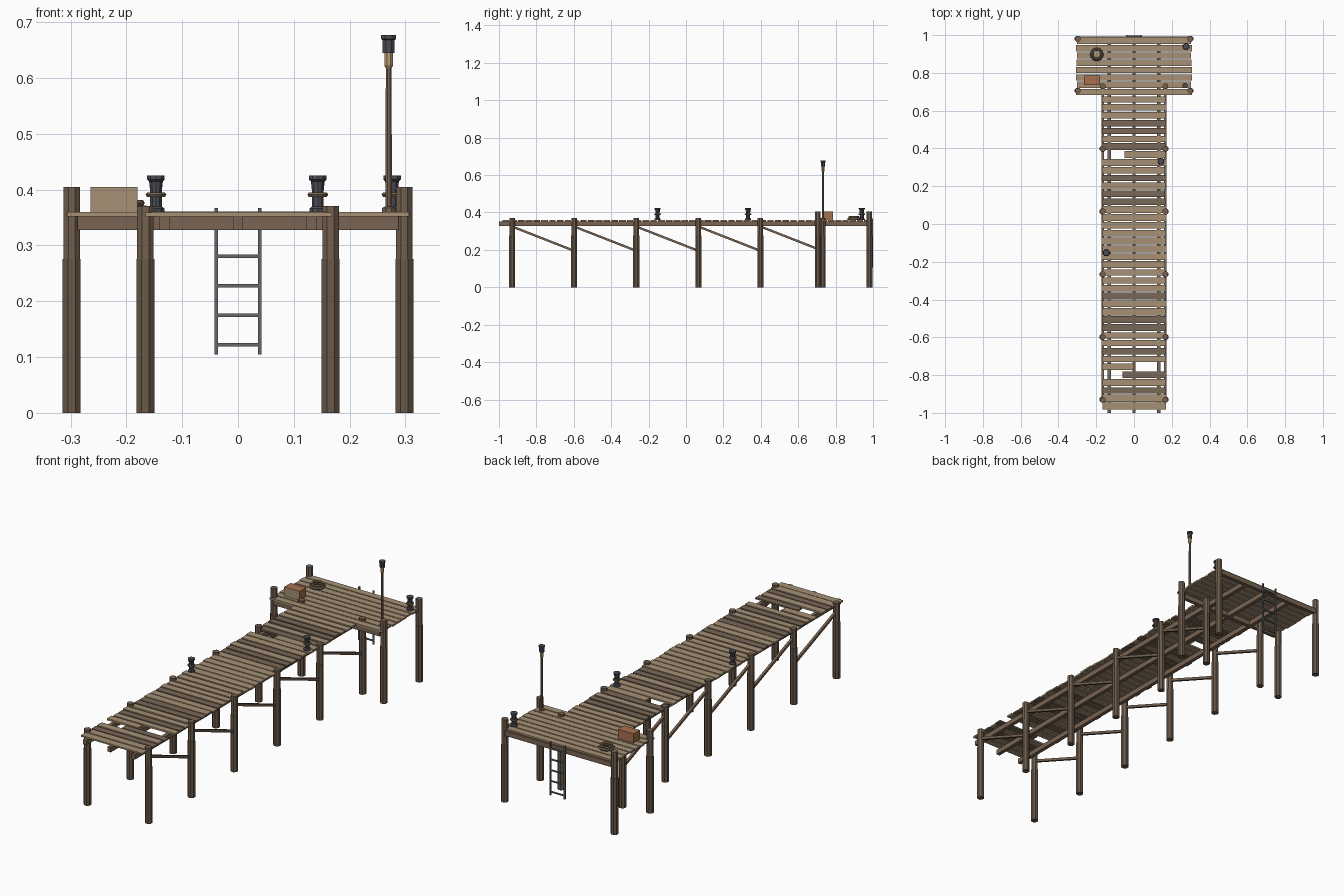
import bpy, bmesh, math, random
from mathutils import Vector

if "Cube" in bpy.data.objects:
    bpy.data.objects.remove(bpy.data.objects["Cube"])
random.seed(4)

def mat(name, r, g, b):
    m = bpy.data.materials.new(name)
    m.diffuse_color = [((c / 255 + 0.055) / 1.055) ** 2.4 for c in (r, g, b)] + [1]
    m.use_nodes = True
    m.node_tree.nodes["Principled BSDF"].inputs["Base Color"].default_value = m.diffuse_color
    return m

LIGHT = mat("light_plank", 166, 144, 117)
DARK = mat("dark_plank", 121, 103, 86)
BEAM = mat("beam_wood", 122, 101, 82)
PILE = mat("pile_wood", 116, 97, 80)
WET = mat("wet_pile_wood", 106, 88, 72)
IRON = mat("dark_iron", 74, 77, 84)
STEEL = mat("ladder_steel", 100, 104, 106)
ROPE = mat("rope", 122, 103, 82)
CRATE = mat("crate_wood", 166, 112, 78)
GLASS = mat("lamp_glass", 190, 158, 112)

def finish(name, bm, *mats):
    me = bpy.data.meshes.new(name)
    bmesh.ops.recalc_face_normals(bm, faces=bm.faces)
    bm.to_mesh(me)
    bm.free()
    for m in mats:
        me.materials.append(m)
    ob = bpy.data.objects.new(name, me)
    bpy.context.collection.objects.link(ob)
    return ob

def box(name, x, y, z, m):
    """Box from (min, max) ranges."""
    bm = bmesh.new()
    bmesh.ops.create_cube(bm, size=1)
    for v in bm.verts:
        v.co = [r[0] + (c + 0.5) * (r[1] - r[0]) for r, c in zip((x, y, z), v.co)]
    return finish(name, bm, m)

def lathe(name, loc, profile, mats, n=8, split=None):
    """Turned part from (radius, z) points; faces above split use the second material."""
    bm = bmesh.new()
    rings = [[bm.verts.new((loc[0] + r * math.cos(2 * math.pi * (i + .5) / n),
                            loc[1] + r * math.sin(2 * math.pi * (i + .5) / n), z))
              for i in range(n)] for r, z in profile]
    for a, b in zip(rings, rings[1:]):
        for i in range(n):
            bm.faces.new((a[i], a[(i + 1) % n], b[(i + 1) % n], b[i]))
    bm.faces.new(rings[0])
    bm.faces.new(rings[-1])
    if split is not None:
        for f in bm.faces:
            f.material_index = int(f.calc_center_median().z > split)
    return finish(name, bm, *mats)

def bar(name, a, b, w, m):
    """Square bar between two points."""
    a, b = Vector(a), Vector(b)
    bm = bmesh.new()
    bmesh.ops.create_cube(bm, size=1)
    bmesh.ops.scale(bm, vec=(w, w, (b - a).length), verts=bm.verts)
    ob = finish(name, bm, m)
    ob.location = (a + b) / 2
    ob.rotation_euler = (b - a).to_track_quat('Z', 'Y').to_euler()
    return ob

def ring(name, loc, R, r, m, n=16):
    bpy.ops.mesh.primitive_torus_add(major_segments=n, minor_segments=6, location=loc,
                                     major_radius=R, minor_radius=r)
    ob = bpy.context.object
    ob.name = name
    ob.data.materials.append(m)

# Piles and diagonal braces
rows = [-0.93, -0.598, -0.266, 0.066, 0.398, 0.73]
def pile(name, x, y, top):
    lathe(name, (x, y), [(.0175, 0), (.0175, .276), (.016, .276), (.016, top)],
          (WET, PILE), split=.2761)
for s in (-1, 1):
    for y in rows:
        pile("walkway_pile", s * .166, y, .371)
    for y in (.705, .98):
        pile("platform_pile", s * .298, y, .405)
    for y0, y1 in zip(rows, rows[1:]):
        bar("diagonal_brace", (s * .166, y0, .325), (s * .166, y1, .195), .012, BEAM)

# Stringers and platform beams
for x in (-.132, 0, .132):
    box("stringer", (x - .009, x + .009), (-1, .98), (.328, .352), BEAM)
for y in (.695, .984):
    box("platform_beam", (-.288, .288), (y - .009, y + .009), (.328, .3525), BEAM)

# Walkway planks, some dark, three broken or short
pitch = 1.665 / 40
dark_at = {2, 4, 7, 10, 11, 14, 26, 27, 29, 33, 35, 36}
for i in range(40):
    y = -.985 + (i + .5) * pitch
    w = pitch / 2 - random.uniform(.002, .005)
    x0, x1 = -random.uniform(.165, .173), random.uniform(.165, .173)
    if i == 4:
        x0 = -.06
    if i == 5:
        x1 = 0
    if i == 32:
        x0 = -.05
    box("walkway_plank", (x0, x1), (y - w, y + w),
        (.352, .36 + random.uniform(-.001, .001)), DARK if i in dark_at else LIGHT)

# Platform planks
for i in range(8):
    y = .68 + (i + .5) * .0385
    x = random.uniform(.302, .307)
    box("platform_plank", (-x, x), (y - .0165, y + .0165), (.352, .36), LIGHT)

# Mooring bollards with rope rings
for x, y in ((-.147, -.152), (.143, .332), (.276, .94)):
    lathe("bollard", (x, y), [(.016, .359), (.016, .366), (.011, .37), (.011, .398), (.013, .415),
                              (.0165, .418), (.0165, .425)], (IRON,), n=10)
    ring("bollard_rope", (x, y, .391), .014, .0045, ROPE, 12)

# Lamp post
lathe("lamp_post", (.27, .733), [(.013, .36), (.013, .367), (.0065, .37), (.0055, .62)], (BEAM,))
lathe("lamp_glass", (.27, .733), [(.006, .618), (.0085, .623), (.0085, .645)], (GLASS,))
lathe("lamp_cap", (.27, .733), [(.0115, .645), (.0115, .668), (.0145, .67), (.0145, .677)], (IRON,))

# Crate with pale front
crate = box("crate", (-.264, -.18), (.735, .785), (.36, .405), CRATE)
crate.data.materials.append(LIGHT)
for p in crate.data.polygons:
    p.material_index = int(p.normal.y < -.5)

# Coiled rope
ring("rope_coil_lower", (-.197, .898, .366), .029, .007, ROPE)
ring("rope_coil_upper", (-.197, .898, .376), .024, .006, ROPE)

# Ladder at the far end
for s in (-1, 1):
    bar("ladder_rail", (s * .039, .996, .105), (s * .039, .996, .367), .007, STEEL)
for i in range(5):
    z = .122 + i * .053
    bar("ladder_rung", (-.039, .996, z), (.039, .996, z), .006, STEEL)
